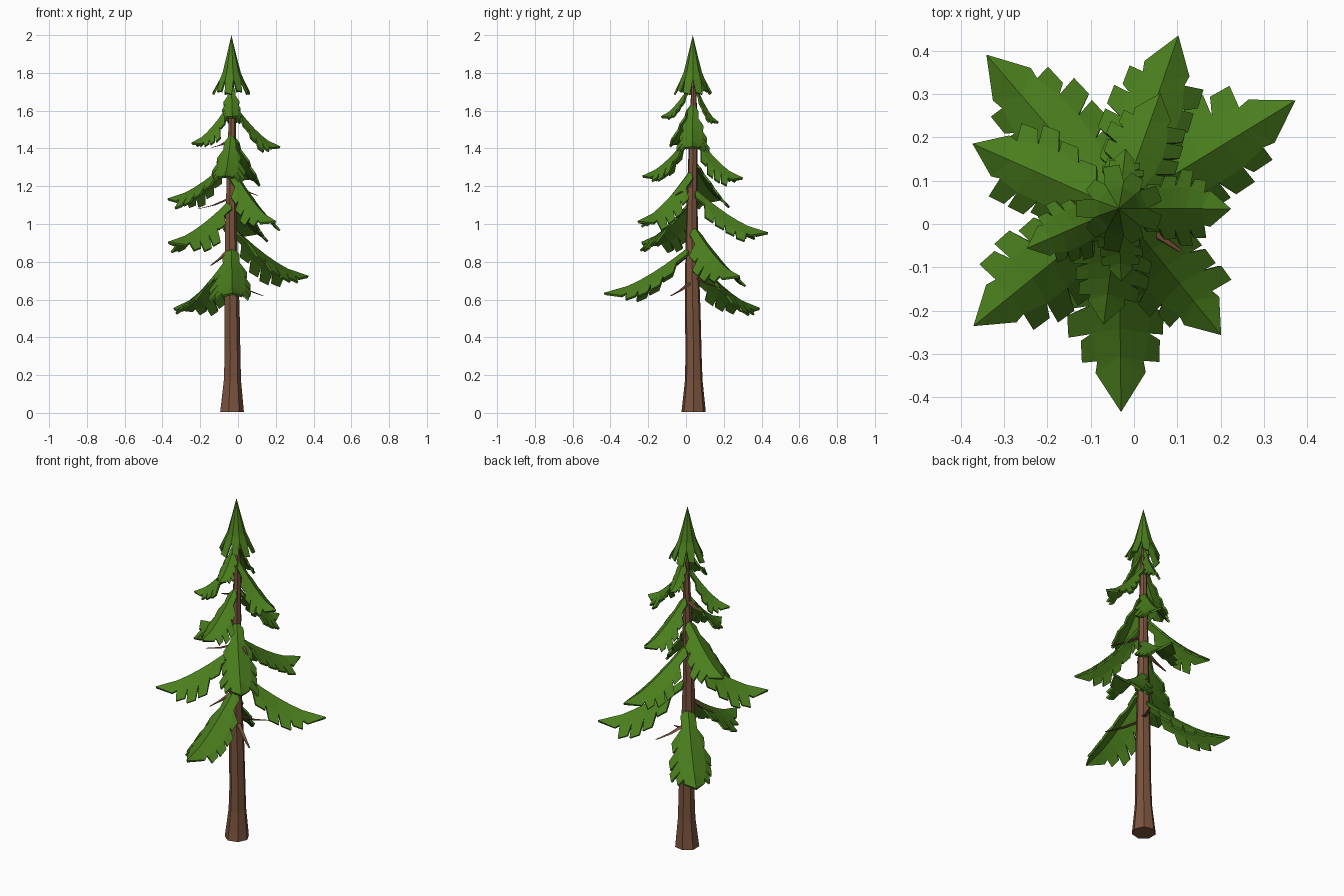
import bpy, bmesh, math, random
from mathutils import Vector

if "Cube" in bpy.data.objects:
    bpy.data.objects.remove(bpy.data.objects["Cube"])

random.seed(4)
CX, CY = -0.035, 0.036          # trunk axis


def material(name, rgb):
    m = bpy.data.materials.new(name)
    m.diffuse_color = (*rgb, 1)
    m.use_nodes = True
    m.node_tree.nodes["Principled BSDF"].inputs["Base Color"].default_value = m.diffuse_color
    return m


GREEN = material("needle green", (0.07, 0.212, 0.0125))
BROWN = material("bark brown", (0.20, 0.088, 0.047))


def finish(bm, name, mat, thickness=0):
    bmesh.ops.recalc_face_normals(bm, faces=bm.faces)
    me = bpy.data.meshes.new(name)
    bm.to_mesh(me)
    bm.free()
    me.materials.append(mat)
    ob = bpy.data.objects.new(name, me)
    bpy.context.collection.objects.link(ob)
    if thickness:
        mod = ob.modifiers.new("thickness", 'SOLIDIFY')
        mod.thickness = thickness
        mod.offset = 0
    return ob


def tube(name, rings, sides, mat):
    """Skin rings of (centre, radius); rings stay horizontal."""
    bm = bmesh.new()
    loops = []
    for c, r in rings:
        loops.append([bm.verts.new((c[0] + r * math.cos(math.tau * i / sides),
                                    c[1] + r * math.sin(math.tau * i / sides), c[2]))
                      for i in range(sides)])
    for a, b in zip(loops, loops[1:]):
        for i in range(sides):
            j = (i + 1) % sides
            bm.faces.new((a[i], a[j], b[j], b[i]))
    bm.faces.new(loops[0][::-1])
    bm.faces.new(loops[-1])
    return finish(bm, name, mat)


def lerp_profile(pts, t):
    for (t0, v0), (t1, v1) in zip(pts, pts[1:]):
        if t <= t1:
            return v0 + (v1 - v0) * (t - t0) / (t1 - t0)
    return pts[-1][1]


WIDTH = [(0, 0.12), (0.15, 0.62), (0.32, 1.0), (0.55, 1.02), (0.75, 0.72), (1, 0.5)]


def frond(name, tip, root_z):
    """Drooping ridged bough with toothed edges."""
    d = Vector((tip[0] - CX, tip[1] - CY, 0))
    length = d.length
    d.normalize()
    side_dir = Vector((-d.y, d.x, 0))
    wmax = 0.145 * length ** 0.5 * 1.1 if length > 0.3 else 0.3 * length
    bm = bmesh.new()

    def point(t, lat, side, sweep=0.2):
        t2 = min(t + sweep * lat / length, 1)
        z = tip[2] + (root_z - tip[2]) * (1 - t2) ** 1.5
        z -= lat * (0.68 + 0.35 * lat / wmax) * (1 - 0.3 * t2)
        p = Vector((CX, CY, z)) + d * (0.012 + (length - 0.012) * t2) + side_dir * lat * side
        return bm.verts.new(p)

    n = 5
    ts = [0.72 * k / n for k in range(n + 1)]
    spine = [point(t, 0, 1) for t in ts]
    end = point(1, 0, 1)
    for s in (1, -1):
        w = [wmax * lerp_profile(WIDTH, t) for t in ts]
        mid = [point(t, 0.6 * wk, s) for t, wk in zip(ts, w)]
        for k in range(n):
            bm.faces.new((spine[k], spine[k + 1], mid[k + 1], mid[k]))
            # one blunt tooth per segment
            wt = (w[k] + w[k + 1]) / 2 * random.uniform(0.86, 1.14)
            step = ts[1]
            o0 = point(ts[k] + 0.1 * step, wt * 1.0, s, 0.25)
            o1 = point(ts[k + 1] - 0.12 * step, wt * 0.98, s, 0.25)
            bm.faces.new((mid[k], mid[k + 1], o1, o0))
        # arrow-shaped end
        wing = point(0.79, 0.5 * wmax, s, 0.1)
        bm.faces.new((spine[n], end, wing))
        bm.faces.new((spine[n], wing, mid[n]))
    return finish(bm, name, GREEN, 0.012)


# trunk with flared foot
trunk = [(0.005, 0.066), (0.06, 0.06), (0.17, 0.048), (0.3, 0.044), (0.55, 0.042),
         (0.75, 0.038), (1.0, 0.032), (1.3, 0.026), (1.6, 0.019), (1.85, 0.006)]
tube("trunk", [((CX + 0.004 * math.sin(5 * z), CY + 0.005 * math.sin(4 * z + 1), z), r)
               for z, r in trunk], 7, BROWN)

# boughs: tip position and height where the ridge meets the trunk
boughs = [
    ((-0.34, 0.39, 0.55), 0.82), ((-0.03, -0.433, 0.63), 0.88),
    ((0.372, 0.285, 0.72), 0.98), ((-0.37, -0.235, 0.90), 1.12),
    ((0.102, 0.434, 0.95), 1.18), ((0.20, -0.255, 1.01), 1.28),
    ((-0.372, 0.185, 1.13), 1.33), ((0.06, 0.30, 1.24), 1.47),
    ((-0.07, -0.23, 1.25), 1.47), ((0.222, 0.035, 1.405), 1.63),
    ((-0.245, -0.055, 1.425), 1.63), ((-0.02, 0.17, 1.535), 1.73),
    ((-0.03, -0.13, 1.565), 1.73),
]
for i, (tip, rz) in enumerate(boughs):
    frond(f"bough_{i + 1}", tip, rz)

# pointed crown with a skirt of separate flaps
bm = bmesh.new()
SIDES = 9


def ring_point(a, r, z):
    return bm.verts.new((CX + r * math.cos(a), CY + r * math.sin(a), z))


apex = bm.verts.new((CX, CY, 1.995))
prev = None
for r, z in [(0.024, 1.88), (0.045, 1.80), (0.06, 1.765)]:
    ring = [ring_point(math.tau * i / SIDES, r, z) for i in range(SIDES)]
    for i in range(SIDES):
        j = (i + 1) % SIDES
        bm.faces.new((ring[i], ring[j], prev[j], prev[i]) if prev else (ring[i], ring[j], apex))
    prev = ring
for i in range(SIDES):
    a0, a1 = math.tau * (i + 0.22) / SIDES, math.tau * (i + 0.78) / SIDES
    k = i % 2
    r, z = 0.097 - 0.014 * k, 1.695 + 0.012 * k
    o0, o1 = ring_point(a0, r, z), ring_point(a1, r, z - 0.01)
    bm.faces.new((prev[i], prev[(i + 1) % SIDES], o1, o0))
finish(bm, "crown", GREEN, 0.01)

# bare twigs
twigs = [((-0.21, 0.01, 1.08), 1.14), ((-0.145, -0.05, 0.78), 0.88),
         ((0.13, -0.08, 0.62), 0.70), ((0.105, -0.06, 1.15), 1.22),
         ((-0.14, 0.05, 1.405), 1.45), ((0.06, 0.19, 0.66), 0.72)]
for i, (tip, rz) in enumerate(twigs):
    a, b = Vector((CX, CY, rz)), Vector(tip)
    m = a.lerp(b, 0.55) - Vector((0, 0, 0.008))
    tube(f"twig_{i + 1}", [(a, 0.016), (m, 0.011), (b, 0.005)], 5, BROWN)
